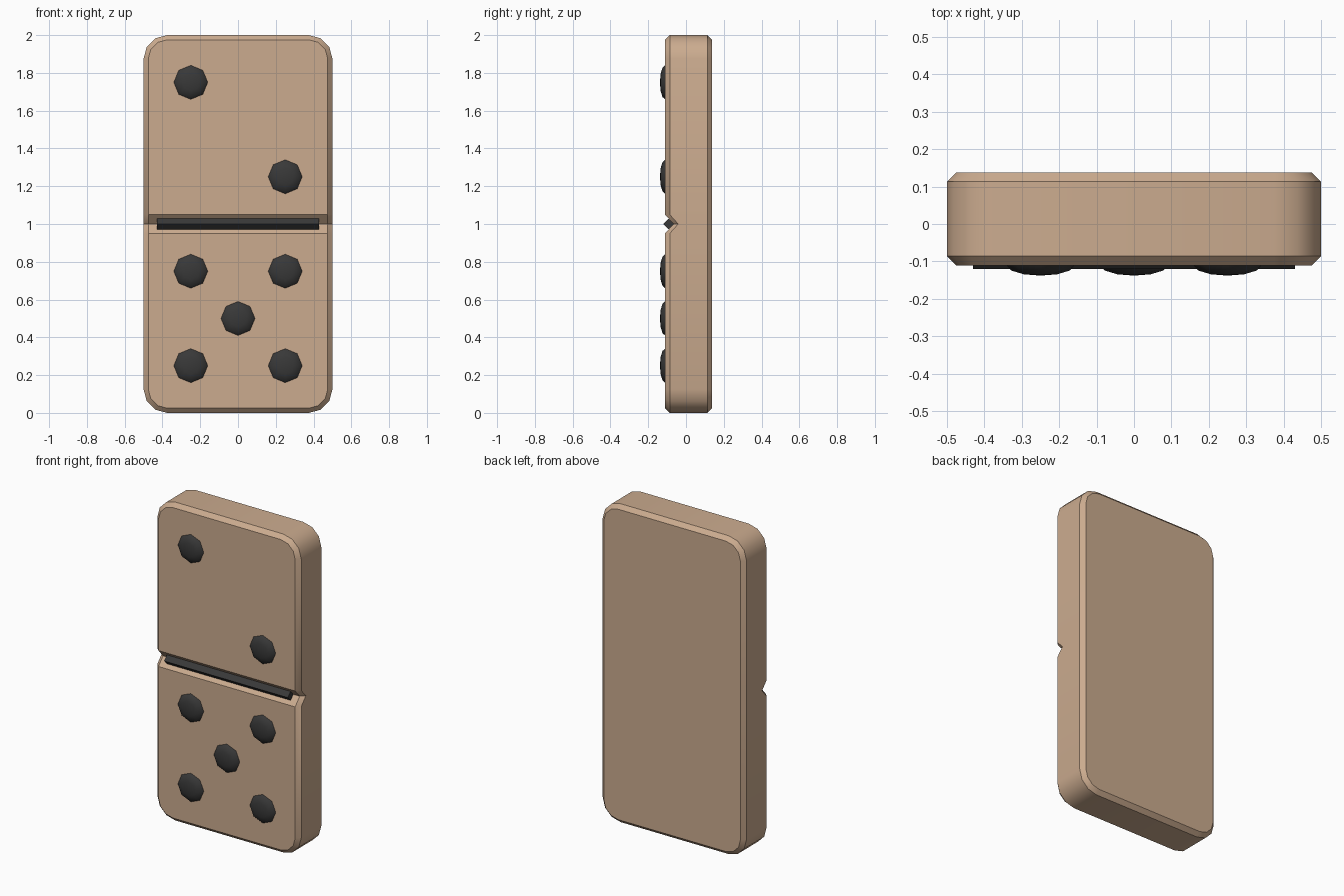
import bpy, bmesh, math
from mathutils import Matrix, Vector

if "Cube" in bpy.data.objects:
    bpy.data.objects.remove(bpy.data.objects["Cube"])

FRONT, BACK, CHAMFER = -0.111, 0.138, 0.025


def material(name, rgb):
    m = bpy.data.materials.new(name)
    m.diffuse_color = (*rgb, 1)
    m.use_nodes = True
    m.node_tree.nodes["Principled BSDF"].inputs["Base Color"].default_value = m.diffuse_color
    return m


tan = material("tan_tile", (0.60, 0.41, 0.275))
black = material("black_marks", (0.04, 0.04, 0.04))


def finish(bm, name, mat, angle):
    bmesh.ops.recalc_face_normals(bm, faces=bm.faces[:])
    mesh = bpy.data.meshes.new(name)
    bm.to_mesh(mesh)
    bm.free()
    mesh.materials.append(mat)
    ob = bpy.data.objects.new(name, mesh)
    bpy.context.collection.objects.link(ob)
    bpy.ops.object.select_all(action='DESELECT')
    ob.select_set(True)
    bpy.context.view_layer.objects.active = ob
    bpy.ops.object.shade_smooth_by_angle(angle=math.radians(angle))
    return ob


def outline(bm, y, inset):
    """Rounded rectangle in the xz plane, three segments per corner."""
    verts = []
    r = 0.125
    for k, (sx, sz) in enumerate(((1, 1), (-1, 1), (-1, -1), (1, -1))):
        for i in range(4):
            a = math.radians(90 * k + 30 * i)
            verts.append(bm.verts.new((sx * (0.5 - r) + (r - inset) * math.cos(a), y,
                                       1 + sz * (1 - r) + (r - inset) * math.sin(a))))
    return verts


# Tile body: stacked rounded outlines with chamfered front and back rims
bm = bmesh.new()
loops = [outline(bm, FRONT, CHAMFER), outline(bm, FRONT + CHAMFER, 0),
         outline(bm, BACK - CHAMFER, 0), outline(bm, BACK, CHAMFER)]
for a, b in zip(loops, loops[1:]):
    for i in range(len(a)):
        j = (i + 1) % len(a)
        bm.faces.new((a[i], a[j], b[j], b[i]))
bm.faces.new(loops[0])
bm.faces.new(loops[-1])

# Middle groove: cut three lines and push the centre one into the front
for z in (0.95, 1.0, 1.05):
    bmesh.ops.bisect_plane(bm, geom=bm.verts[:] + bm.edges[:] + bm.faces[:],
                           plane_co=(0, 0, z), plane_no=(0, 0, 1))
for v in bm.verts:
    if abs(v.co.z - 1) < 0.001 and v.co.y < 0:
        v.co.y += 0.045
finish(bm, "tile_body", tan, 35)

# Divider bar: diamond section lying in the groove
bm = bmesh.new()
bmesh.ops.create_cone(bm, cap_ends=True, segments=4, radius1=0.028, radius2=0.028, depth=0.86,
                      matrix=Matrix.Translation((0, -0.092, 1)) @ Matrix.Rotation(math.pi / 2, 4, 'Y'))
finish(bm, "divider_bar", black, 30)

# Pips: flattened eight-sided domes, two above and five below
spots = [(-0.25, 1.75), (0.25, 1.25), (0, 0.5)]
spots += [(x, z) for x in (-0.25, 0.25) for z in (0.25, 0.75)]
for x, z in spots:
    bm = bmesh.new()
    bmesh.ops.create_uvsphere(bm, u_segments=8, v_segments=6, radius=0.09,
                              matrix=Matrix.Rotation(math.pi / 2, 4, 'X'))
    bmesh.ops.scale(bm, vec=Vector((1, 0.3, 1)), verts=bm.verts[:])
    bmesh.ops.translate(bm, vec=Vector((x, FRONT, z)), verts=bm.verts[:])
    finish(bm, "pip", black, 60)
